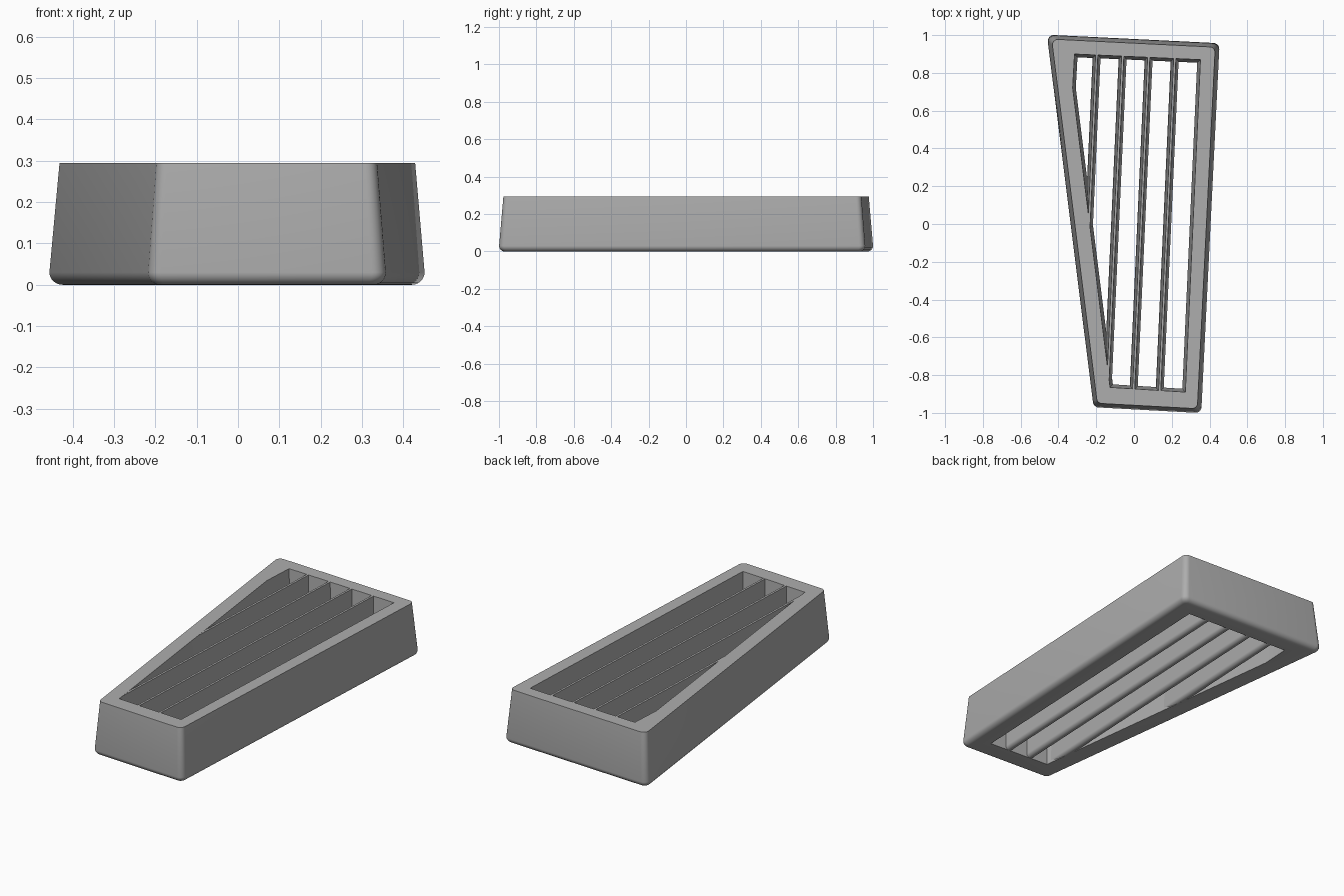
import bpy, bmesh
from math import cos, sin, pi, radians
from mathutils import Vector

if "Cube" in bpy.data.objects:
    bpy.data.objects.remove(bpy.data.objects["Cube"])

HEIGHT, FILLET, DRAFT = 0.295, 0.03, 0.022
OUTER = [(-0.461, 1.002), (-0.214, -0.970), (0.356, -1.001), (0.453, 0.957)]
OPENING = [(-0.315, 0.90), (-0.325, 0.72), (-0.127, -0.865), (0.272, -0.89), (0.352, 0.87)]

gray = bpy.data.materials.new("gray plastic")
gray.use_nodes = True
COLOR = (0.42, 0.42, 0.42, 1)
gray.diffuse_color = COLOR
gray.node_tree.nodes["Principled BSDF"].inputs["Base Color"].default_value = COLOR


def outline(poly, inset, radius, steps=6):
    """Counter-clockwise polygon moved inward, with rounded corners."""
    pts = [Vector(p) for p in poly]
    loop = []
    for i, p in enumerate(pts):
        a = (p - pts[i - 1]).normalized()
        b = (pts[(i + 1) % len(pts)] - p).normalized()
        na, nb = Vector((-a.y, a.x)), Vector((-b.y, b.x))
        miter = (na + nb) / (1 + na.dot(nb))
        if radius <= 0:
            loop.append(p + miter * inset)
            continue
        center = p + miter * (inset + radius)
        for s in range(steps + 1):
            n = na.slerp(nb, s / steps)
            loop.append(center - n * radius)
    return loop


def loft(name, rings):
    """Closed solid through rings of 3D points."""
    bm = bmesh.new()
    rows = [[bm.verts.new(p) for p in ring] for ring in rings]
    n = len(rows[0])
    for low, high in zip(rows, rows[1:]):
        for i in range(n):
            j = (i + 1) % n
            bm.faces.new((low[i], low[j], high[j], high[i]))
    bm.faces.new(rows[0][::-1])
    bm.faces.new(rows[-1])
    bmesh.ops.recalc_face_normals(bm, faces=bm.faces)
    mesh = bpy.data.meshes.new(name)
    bm.to_mesh(mesh)
    bm.free()
    mesh.materials.append(gray)
    obj = bpy.data.objects.new(name, mesh)
    bpy.context.collection.objects.link(obj)
    return obj


def select(obj):
    bpy.ops.object.select_all(action='DESELECT')
    obj.select_set(True)
    bpy.context.view_layer.objects.active = obj


def level(loop, z):
    return [(p.x, p.y, z) for p in loop]


# Frame: drafted walls with a rounded lower edge
rings = []
for k in range(7):
    t = k / 6 * pi / 2
    inset = FILLET * (1 - sin(t))
    rings.append(level(outline(OUTER, inset, 0.032 - inset * 0.5), FILLET * (1 - cos(t))))
rings.append(level(outline(OUTER, DRAFT, 0.028), HEIGHT))
frame = loft("frame", rings)

# Opening through the frame, narrower at the bottom
cutter = loft("opening_cutter", [
    level(outline(OPENING, 0.018, 0), -0.02),
    level(outline(OPENING, -0.001, 0), HEIGHT + 0.02)])
cutter.hide_render = True
select(frame)
cut = frame.modifiers.new("opening", 'BOOLEAN')
cut.operation, cut.solver, cut.object = 'DIFFERENCE', 'EXACT', cutter
bpy.ops.object.modifier_apply(modifier=cut.name)
bpy.data.objects.remove(cutter)
bpy.ops.object.shade_smooth_by_angle(angle=radians(30))

# Slats: thin on top, thicker and rounded underneath
SLOPE, HALF, TOP = 0.0455, 0.021, 0.006
profile = [(-TOP, HEIGHT - 0.0005)]
profile += [(-HALF * cos(k * pi / 12), HALF * (1 - sin(k * pi / 12))) for k in range(13)]
profile += [(TOP, HEIGHT - 0.0005)]
for number in range(4):
    x = 0.216 - 0.138 * number
    back, front = 0.91, (-0.1 if number == 3 else -0.91)
    ends = [[(x + (y - 0.88) * SLOPE + u, y, z) for u, z in profile] for y in (front, back)]
    slat = loft(f"slat_{number + 1}", ends)
    select(slat)
    bpy.ops.object.shade_smooth_by_angle(angle=radians(30))
